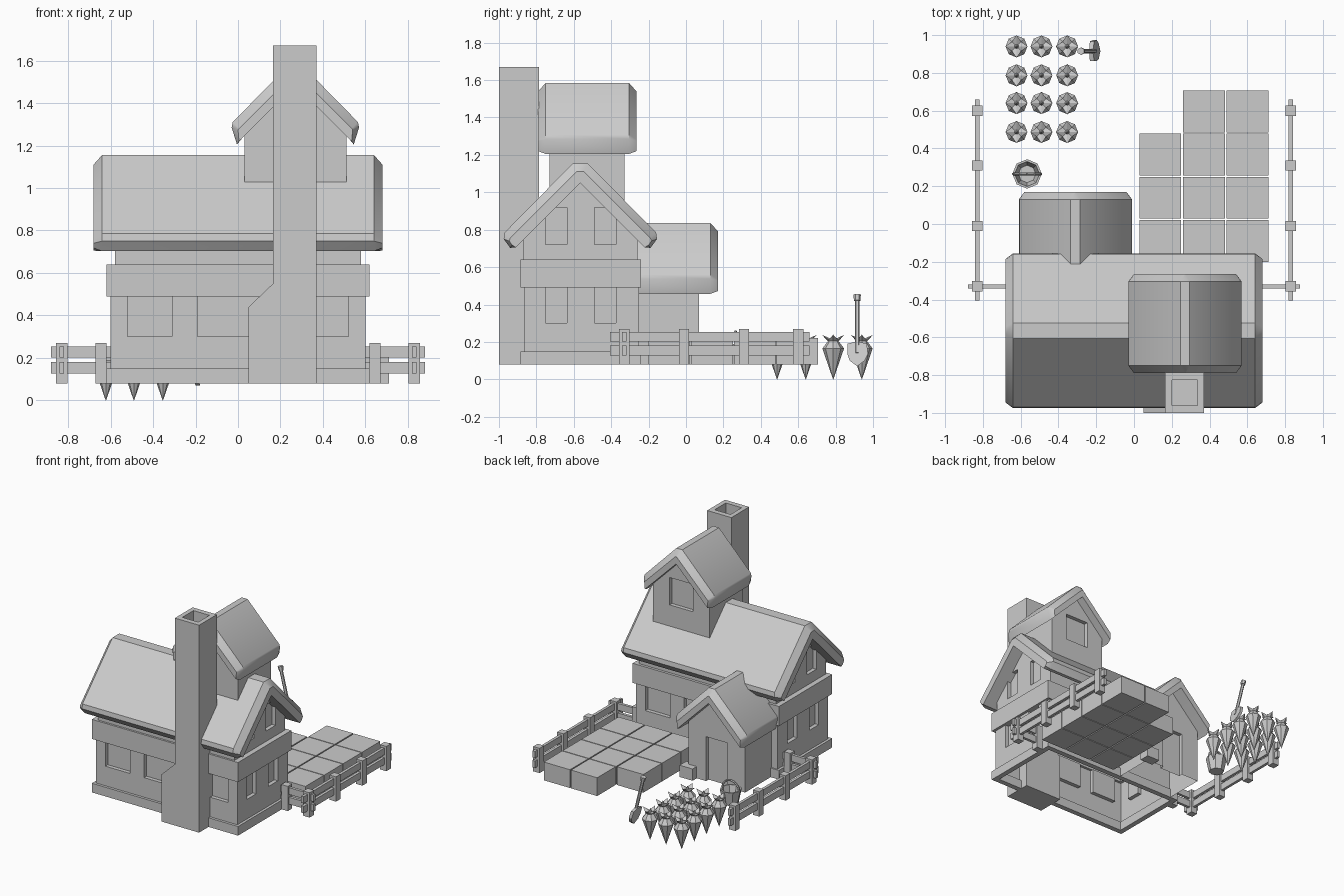
import bpy, bmesh
from math import cos, sin, pi
from mathutils import Vector

if "Cube" in bpy.data.objects:
    bpy.data.objects.remove(bpy.data.objects["Cube"])


def finish(name, bm, smooth=False):
    bmesh.ops.recalc_face_normals(bm, faces=bm.faces)
    me = bpy.data.meshes.new(name)
    bm.to_mesh(me)
    bm.free()
    ob = bpy.data.objects.new(name, me)
    bpy.context.collection.objects.link(ob)
    if smooth:
        bpy.ops.object.select_all(action='DESELECT')
        ob.select_set(True)
        bpy.context.view_layer.objects.active = ob
        bpy.ops.object.shade_smooth_by_angle(angle=0.6)
    return ob


def loft_into(bm, rings, cap=True, loop=False):
    vs = [[bm.verts.new(p) for p in r] for r in rings]
    n = len(vs[0])
    pairs = list(zip(vs, vs[1:])) + ([(vs[-1], vs[0])] if loop else [])
    for a, b in pairs:
        for i in range(n):
            j = (i + 1) % n
            bm.faces.new((a[i], a[j], b[j], b[i]))
    if cap and not loop:
        bm.faces.new(vs[0])
        bm.faces.new(vs[-1])


def loft(name, rings, cap=True, loop=False, smooth=False):
    bm = bmesh.new()
    loft_into(bm, rings, cap, loop)
    return finish(name, bm, smooth)


def place(pts, t, axis):
    return [(t, u, v) if axis == 'x' else (u, t, v) for u, v in pts]


def prism(name, pts, a, b, axis):
    return loft(name, [place(pts, a, axis), place(pts, b, axis)])


def rect(x0, x1, y0, y1, z):
    return [(x0, y0, z), (x1, y0, z), (x1, y1, z), (x0, y1, z)]


def boxes(name, items):
    bm = bmesh.new()
    for x0, x1, y0, y1, z0, z1 in items:
        loft_into(bm, [rect(x0, x1, y0, y1, z0), rect(x0, x1, y0, y1, z1)])
    return finish(name, bm)


def frame(name, x0, x1, y0, y1, z0, z1, w=0.04):
    inner = (x0 + w, x1 - w, y0 + w, y1 - w)
    outer = (x0, x1, y0, y1)
    return loft(name, [rect(*outer, z0), rect(*outer, z1), rect(*inner, z1), rect(*inner, z0)], loop=True)


def carve(ob, items, open_z=()):
    """Cut recesses, then remove the flat faces lying at the given heights."""
    cutter = boxes("cutter", items)
    cutter.hide_render = True
    mod = ob.modifiers.new("cut", 'BOOLEAN')
    mod.operation = 'DIFFERENCE'
    mod.solver = 'EXACT'
    mod.object = cutter
    dg = bpy.context.evaluated_depsgraph_get()
    me = bpy.data.meshes.new_from_object(ob.evaluated_get(dg))
    ob.modifiers.clear()
    ob.data = me
    bpy.data.objects.remove(cutter)
    bm = bmesh.new()
    bm.from_mesh(me)
    gone = [f for f in bm.faces if abs(f.normal.z) > 0.9
            and any(abs(f.calc_center_median().z - z) < 0.003 for z in open_z)]
    bmesh.ops.delete(bm, geom=gone, context='FACES')
    bm.to_mesh(me)
    bm.free()


def roof(name, half, apex, c, a, b, axis):
    """Thick gable roof with softened ends; half = ridge to inner eave."""
    soft = [(-.02, -.045), (-.03, -.03), (-.03, -.01), (-.01, .015), (0, 0)]
    end = [(d + s, z + t) for (d, z), (s, t) in zip(half, soft)]

    def full(h):
        return [(c + d, z) for d, z in h] + [(c, apex)] + [(c - d, z) for d, z in reversed(h)]
    rings = [place(full(h), t, axis) for h, t in
             ((end, a), (half, a + .04), (half, b - .04), (end, b))]
    return loft(name, rings, smooth=True)


# main house: lower walls with recessed windows
D = 0.03
slots = [(-.75, -.636), (-.49, -.375)]
cuts = [(s * .6 - D, s * .6 + D, a, b, .30, .49) for s in (-1, 1) for a, b in slots]
cuts += [(a, b, -.9, -.865 + D, .30, .49) for a, b in ((-.52, -.31), (-.19, .19), (.31, .52))]
cuts += [(a, b, -.25 - D, -.2, .30, .49) for a, b in ((0, .19), (.31, .52))]
carve(boxes("lower_walls", [(-.6, .6, -.865, -.25, .08, .6)]), cuts, (.08, .6))
frame("plinth", -.62, .62, -.885, -.24, .08, .15)
frame("floor_band", -.62, .62, -.885, -.24, .49, .64)

# upper gable walls and main roof
gable = prism("upper_walls", [(-.87, .62), (-.26, .62), (-.26, .755), (-.565, 1.06), (-.87, .755)], -.58, .58, 'x')
carve(gable, [(s * .58 - D, s * .58 + D, a, b, .72, .92) for s in (-1, 1) for a, b in slots], (.62,))
roof("main_roof", [(.04, 1.155), (.405, .785), (.41, .75), (.375, .703), (.345, .705)],
     1.05, -.565, -.68, .68, 'x')

# attic tower and back porch share one roof shape
small = [(.025, 1.585), (.295, 1.31), (.30, 1.285), (.275, 1.205), (.25, 1.235)]
roof("tower_roof", small, 1.485, .27, -.79, -.265, 'y')
roof("porch_roof", [(d, z - .748) for d, z in small], .737, -.31, -.36, .17, 'y')


def gable_pts(c, base, eave, top):
    return [(c - .24, base), (c + .24, base), (c + .24, eave), (c, top), (c - .24, eave)]


tower = prism("tower_walls", gable_pts(.27, .93, 1.255, 1.495), -.73, -.33, 'y')
carve(tower, [(.17, .37, -.33 - D, -.3, 1.12, 1.33)], (.93,))
porch = prism("porch_walls", gable_pts(-.31, .08, .507, .747), -.25, .07, 'y')
carve(porch, [(-.40, -.22, .07 - D, .1, .05, .42)], (.08,))
boxes("porch_block", [(-.14, -.03, .04, .12, .08, .17)])

# chimney with sloped shoulder and open flue
chim = prism("chimney", [(.05, .08), (.37, .08), (.37, 1.67), (.165, 1.67), (.165, .55), (.05, .44)], -1, -.785, 'y')
carve(chim, [(.2, .335, -.96, -.825, 1.5, 1.7)])

# paving blocks
cells = [(i, j) for i in range(3) for j in range(4) if i or j < 3]
boxes("paving_blocks", [(.028 + .231 * i, .25 + .231 * i, -.2 + .228 * j, .022 + .228 * j, .08, .22)
                        for i, j in cells])

# fences on both sides
rails_z = ((.127, .18), (.202, .254))
for s, side in ((-1, "left"), (1, "right")):
    posts = [(.83, y) for y in (.60, .31, -.01, -.33)] + [(.645, -.33)]
    boxes(side + "_fence_posts", [(s * x - .027, s * x + .027, y - .027, y + .027, .08, .27) for x, y in posts])
    xs = sorted((s * .6, s * .88))
    boxes(side + "_fence_rails", [(s * .83 - .011, s * .83 + .011, -.405, .66, a, b) for a, b in rails_z]
          + [(*xs, -.341, -.319, a, b) for a, b in rails_z])


# carrots
def ring(cx, cy, r, z, n=8):
    return [(cx + r * cos(2 * pi * i / n), cy + r * sin(2 * pi * i / n), z) for i in range(n)]


def carrot(x, y):
    loft("carrot", [ring(x, y, .001, 0), ring(x, y, .058, .165), ring(x, y, .028, .205)])
    star = [(x + (.06, .035)[i % 2] * cos(i * pi / 4), y + (.06, .035)[i % 2] * sin(i * pi / 4),
             (.238, .212)[i % 2]) for i in range(8)]
    loft("carrot_leaves", [ring(x, y, .02, .195), star, ring(x, y, .012, .215), ring(x, y, .001, .24)])


for cx in (-.622, -.49, -.354):
    for cy in (.94, .787, .64, .487):
        carrot(cx, cy)


def rod(bm, a, b, r0, r1, n=6):
    a, b = Vector(a), Vector(b)
    q = (b - a).to_track_quat('Z', 'Y')
    loft_into(bm, [[p + q @ Vector((r * cos(2 * pi * i / n), r * sin(2 * pi * i / n), 0)) for i in range(n)]
                   for p, r in ((a, r0), (b, r1))])


# shovel leaning towards the carrots
bm = bmesh.new()
rod(bm, (-.205, .915, .14), (-.277, .915, .43), .012, .012)
rod(bm, (-.273, .915, .42), (-.281, .915, .452), .017, .02)
finish("shovel_handle", bm)
blade = [(.915, .07), (.955, .10), (.973, .135), (.967, .19), (.93, .2), (.90, .2), (.863, .19), (.863, .135), (.875, .10)]
loft("shovel_blade", [[(o - .28 * (z - .07), y, z) for y, z in blade] for o in (-.2, -.178)])

# bucket with arched handle
bx, by = -.566, .265
loft("bucket", [ring(bx, by, r, z) for r, z in ((.001, .08), (.055, .08), (.078, .19), (.066, .19), (.046, .1), (.001, .1))])
bm = bmesh.new()
arc = [(bx + .072 * cos(i * pi / 6), by, .18 + .075 * sin(i * pi / 6)) for i in range(7)]
for p, q in zip(arc, arc[1:]):
    rod(bm, p, q, .008, .008)
finish("bucket_handle", bm)
